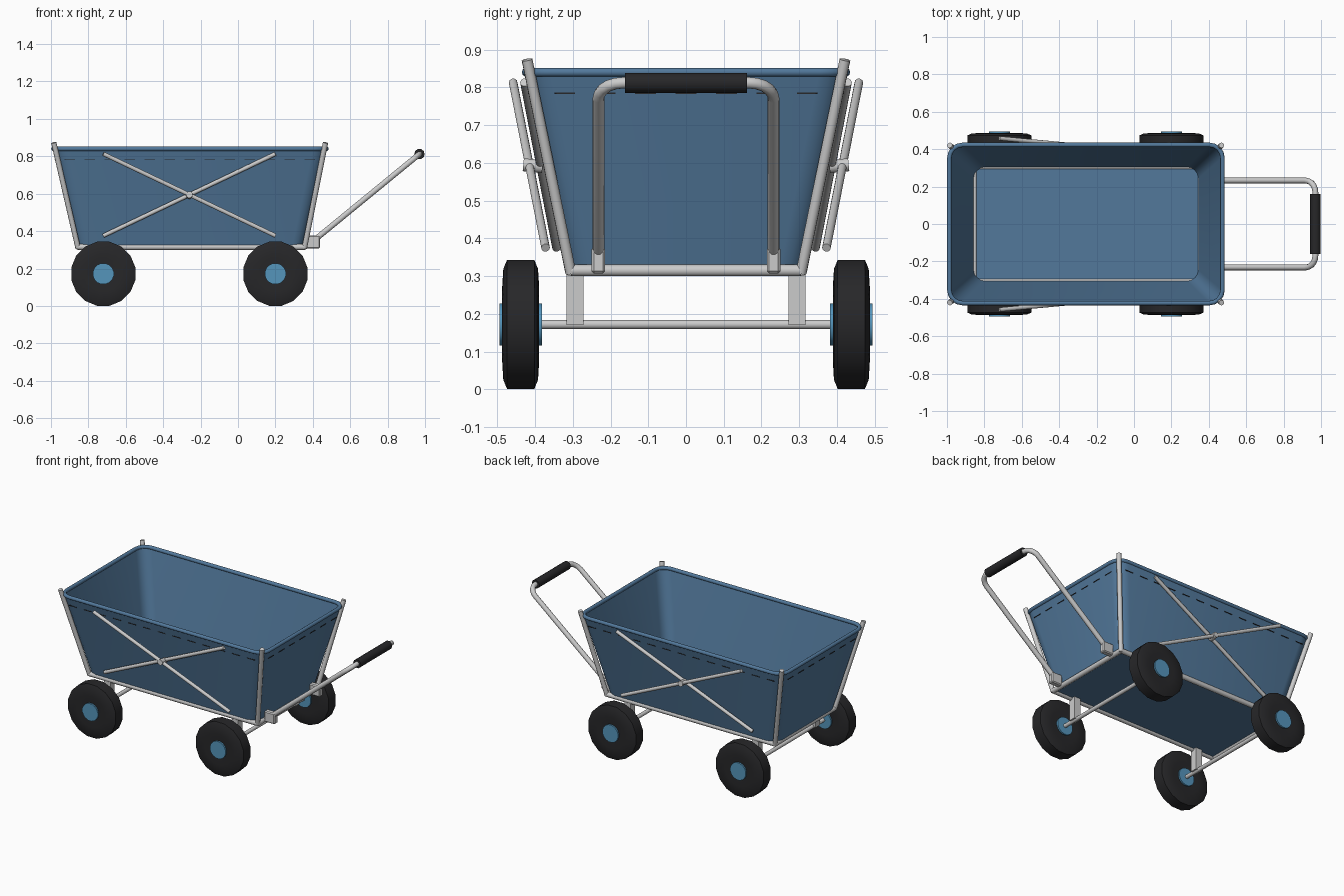
import bpy, bmesh, math
from mathutils import Vector

if "Cube" in bpy.data.objects:
    bpy.data.objects.remove(bpy.data.objects["Cube"])


def material(name, rgb):
    m = bpy.data.materials.new(name)
    m.diffuse_color = (*rgb, 1)
    m.use_nodes = True
    m.node_tree.nodes["Principled BSDF"].inputs["Base Color"].default_value = m.diffuse_color
    return m


CLOTH = material("blue_cloth", (0.085, 0.19, 0.33))
HUB = material("hub_blue", (0.09, 0.30, 0.50))
BLACK = material("black_rubber", (0.02, 0.02, 0.022))


def finish(obj, mat=None, angle=35):
    if mat:
        obj.data.materials.append(mat)
    bpy.ops.object.select_all(action='DESELECT')
    obj.select_set(True)
    bpy.context.view_layer.objects.active = obj
    if obj.type == 'CURVE':
        bpy.ops.object.convert(target='MESH')
    bpy.ops.object.shade_smooth_by_angle(angle=math.radians(angle))
    return bpy.context.object


def loft(name, rings, mat=None):
    """Skin a stack of equal-length point rings and cap both ends."""
    bm = bmesh.new()
    vs = [[bm.verts.new(p) for p in r] for r in rings]
    n = len(rings[0])
    for a, b in zip(vs, vs[1:]):
        for i in range(n):
            bm.faces.new((a[i], a[(i + 1) % n], b[(i + 1) % n], b[i]))
    bm.faces.new(vs[0][::-1])
    bm.faces.new(vs[-1])
    bmesh.ops.recalc_face_normals(bm, faces=bm.faces[:])
    me = bpy.data.meshes.new(name)
    bm.to_mesh(me)
    bm.free()
    obj = bpy.data.objects.new(name, me)
    bpy.context.collection.objects.link(obj)
    return finish(obj, mat)


def tube(name, pts, r, mat=None, cyclic=False):
    cu = bpy.data.curves.new(name, 'CURVE')
    cu.dimensions = '3D'
    cu.bevel_depth = r
    cu.bevel_resolution = 3
    cu.use_fill_caps = True
    sp = cu.splines.new('POLY')
    sp.points.add(len(pts) - 1)
    for p, co in zip(sp.points, pts):
        p.co = (*co, 1)
    sp.use_cyclic_u = cyclic
    obj = bpy.data.objects.new(name, cu)
    bpy.context.collection.objects.link(obj)
    return finish(obj, mat, 46)


def box(name, c, size, mat=None, bevel=0.0):
    bpy.ops.mesh.primitive_cube_add(size=1, location=c)
    o = bpy.context.object
    o.name = name
    o.scale = size
    bpy.ops.object.transform_apply(location=False, rotation=False, scale=True)
    if bevel:
        b = o.modifiers.new("bevel", 'BEVEL')
        b.width, b.segments = bevel, 1
    if mat:
        o.data.materials.append(mat)
    return o


def rounded_rect(x0, x1, y, r, z, seg=4):
    pts = []
    for k, (cx, cy) in enumerate([(x1 - r, y - r), (x0 + r, y - r), (x0 + r, r - y), (x1 - r, r - y)]):
        for i in range(seg + 1):
            a = math.pi / 2 * (k + i / seg)
            pts.append((cx + r * math.cos(a), cy + r * math.sin(a), z))
    return pts


def fillet(a, c, b, r, seg=5):
    """Points of a rounded corner at c between a and b."""
    a, b, c = Vector(a), Vector(b), Vector(c)
    p, q = c + (a - c).normalized() * r, c + (b - c).normalized() * r
    o = p + q - c
    return [o + (p - o) * math.cos(t) + (q - o) * math.sin(t)
            for t in (math.pi / 2 * i / seg for i in range(seg + 1))]


# Cloth tub: outer wall, lip, inner wall, floor
loft("tub", [rounded_rect(-0.865, 0.352, 0.312, 0.065, 0.312),
             rounded_rect(-0.990, 0.476, 0.428, 0.075, 0.84),
             rounded_rect(-0.980, 0.466, 0.418, 0.068, 0.84),
             rounded_rect(-0.857, 0.344, 0.304, 0.060, 0.325)], CLOTH)
tube("tub_rim", rounded_rect(-0.987, 0.473, 0.423, 0.07, 0.84), 0.012, CLOTH, True)

# Stitching below the rim
zs = 0.784
for s in (-1, 1):
    for i in range(13):
        box("side_stitch", (-0.90 + 0.107 * i, s * 0.4165, zs), (0.055, 0.005, 0.004), BLACK)
for i in range(7):
    for x in (-0.9775, 0.4635):
        box("end_stitch", (x, -0.321 + 0.107 * i, zs), (0.005, 0.055, 0.004), BLACK)

# Bottom frame and corner posts
X0, X1, YF, ZF = -0.855, 0.355, 0.305, 0.315
for s in (-1, 1):
    tube("side_rail", [(X0, s * YF, ZF), (X1, s * YF, ZF)], 0.016)
    tube("rear_post", [(X0, s * YF, 0.308), (-0.985, s * 0.421, 0.873)], 0.0145)
    tube("front_post", [(X1, s * YF, 0.308), (0.468, s * 0.421, 0.873)], 0.0145)
for x in (X0, X1):
    tube("end_rail", [(x, -YF, ZF), (x, YF, ZF)], 0.016)

# Crossed side braces with a pivot pin
for s in (-1, 1):
    tube("outer_brace", [(-0.72, s * 0.458, 0.813), (0.20, s * 0.372, 0.375)], 0.0115)
    tube("inner_brace", [(0.20, s * 0.428, 0.813), (-0.72, s * 0.343, 0.375)], 0.0115)
    tube("brace_pivot", [(-0.26, s * 0.38, 0.59), (-0.26, s * 0.431, 0.595)], 0.018)

# Axles, brackets and wheels
RC = 0.172
TYRE = [(-0.046, 0.06), (-0.049, 0.10), (-0.046, 0.15), (-0.036, 0.1745),
        (0.036, 0.1745), (0.046, 0.15), (0.049, 0.10), (0.046, 0.06)]


def wheel_rings(x, y, profile, n=16):
    angles = [2 * math.pi * (i + 0.5) / n for i in range(n)]
    return [[(x + r * math.cos(a), y + d, RC + r * math.sin(a)) for a in angles]
            for d, r in profile]


for x in (-0.72, 0.20):
    tube("axle", [(x, -0.40, RC), (x, 0.40, RC)], 0.0125)
    for s in (-1, 1):
        box("axle_bracket", (x, s * 0.294, 0.241), (0.045, 0.045, 0.142))
        loft("tyre", wheel_rings(x, s * 0.438, TYRE), BLACK)
        loft("wheel_hub", wheel_rings(x, s * 0.438, [(-0.056, 0.057), (0.056, 0.057)]), HUB)

# Pull handle, mounts and grip
low, high = (0.40, 0.345), (0.970, 0.812)
a, b = (low[0], -0.232, low[1]), (high[0], -0.232, high[1])
c, d = (high[0], 0.232, high[1]), (low[0], 0.232, low[1])
tube("pull_handle", [a, *fillet(a, b, c, 0.065), *fillet(b, c, d, 0.065), d], 0.0155)
tube("handle_grip", [(high[0], -0.161, high[1]), (high[0], 0.161, high[1])], 0.028, BLACK)
for s in (-1, 1):
    box("handle_mount", (0.400, s * 0.232, 0.342), (0.076, 0.036, 0.07), bevel=0.006)
